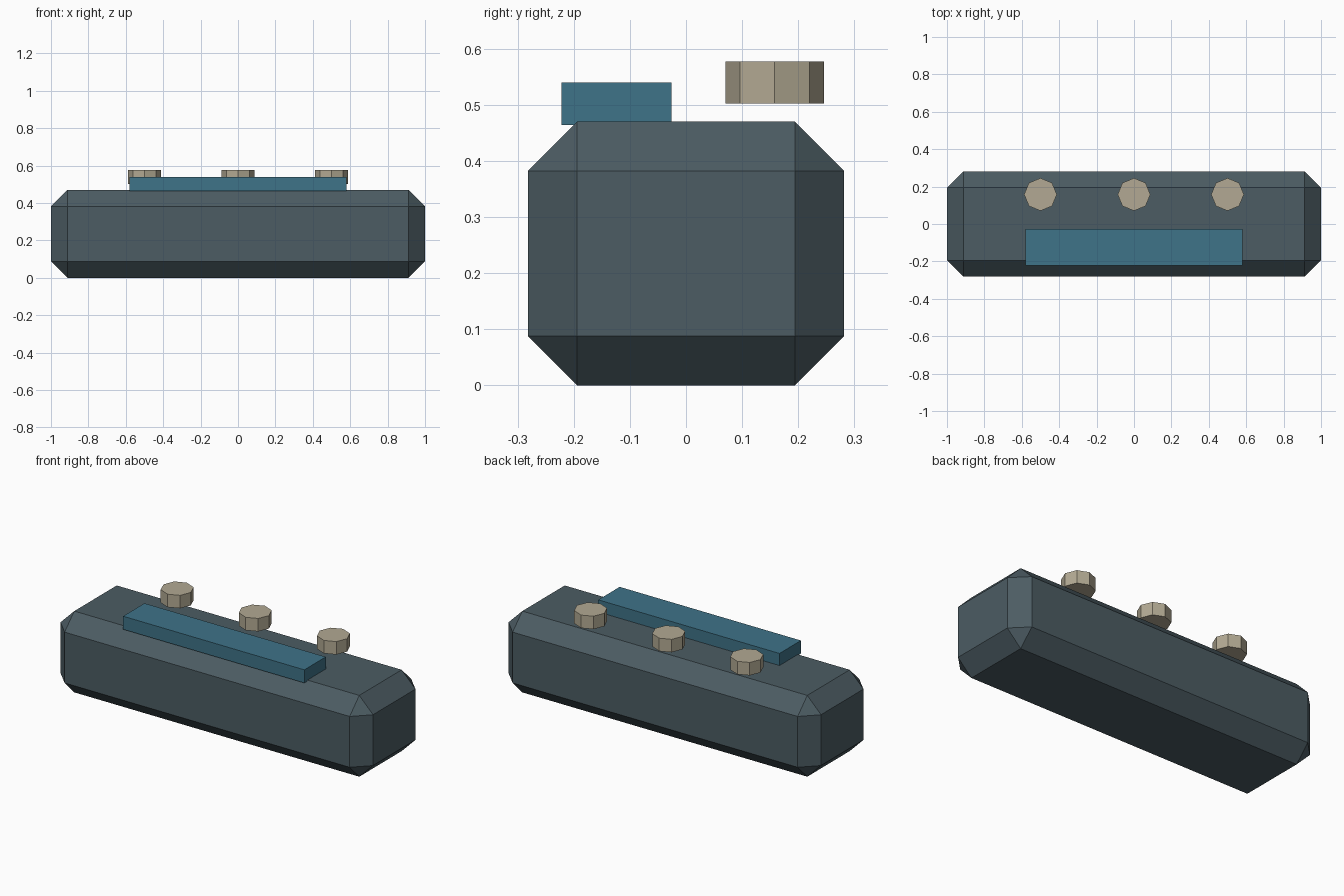
import bpy
import bmesh
from mathutils import Matrix

if "Cube" in bpy.data.objects:
    bpy.data.objects.remove(bpy.data.objects["Cube"])


def material(name, rgb):
    mat = bpy.data.materials.new(name)
    linear = [((c / 255 + 0.055) / 1.055) ** 2.4 for c in rgb]
    mat.diffuse_color = (*linear, 1)
    mat.use_nodes = True
    mat.node_tree.nodes["Principled BSDF"].inputs["Base Color"].default_value = mat.diffuse_color
    return mat


def add_object(name, bm, mat, location):
    mesh = bpy.data.meshes.new(name)
    bm.to_mesh(mesh)
    bm.free()
    mesh.materials.append(mat)
    obj = bpy.data.objects.new(name, mesh)
    obj.location = location
    bpy.context.collection.objects.link(obj)
    return obj


def box(name, size, location, mat, chamfer=0):
    bm = bmesh.new()
    bmesh.ops.create_cube(bm, size=1, matrix=Matrix.Diagonal((*size, 1)))
    if chamfer:
        bmesh.ops.bevel(bm, geom=bm.edges[:], offset=chamfer,
                        offset_type='OFFSET', segments=1, affect='EDGES')
    return add_object(name, bm, mat, location)


def knob(name, location, mat):
    bm = bmesh.new()
    bmesh.ops.create_cone(bm, cap_ends=True, segments=8, radius1=0.0875,
                          radius2=0.0875, depth=0.075)
    return add_object(name, bm, mat, location)


slate = material("dark slate", (76, 92, 99))
teal = material("teal blue", (62, 115, 136))
beige = material("warm beige", (178, 169, 147))

# Chamfered main casing
box("casing", (2.0, 0.564, 0.47), (0, 0, 0.235), slate, 0.088)

# Raised panel near the front of the top face
box("top_panel", (1.16, 0.196, 0.076), (0, -0.124, 0.502), teal)

# Row of eight-sided buttons hovering over the back of the top face
for label, x in (("left", -0.5), ("middle", 0), ("right", 0.5)):
    knob(label + "_button", (x, 0.158, 0.5395), beige)
